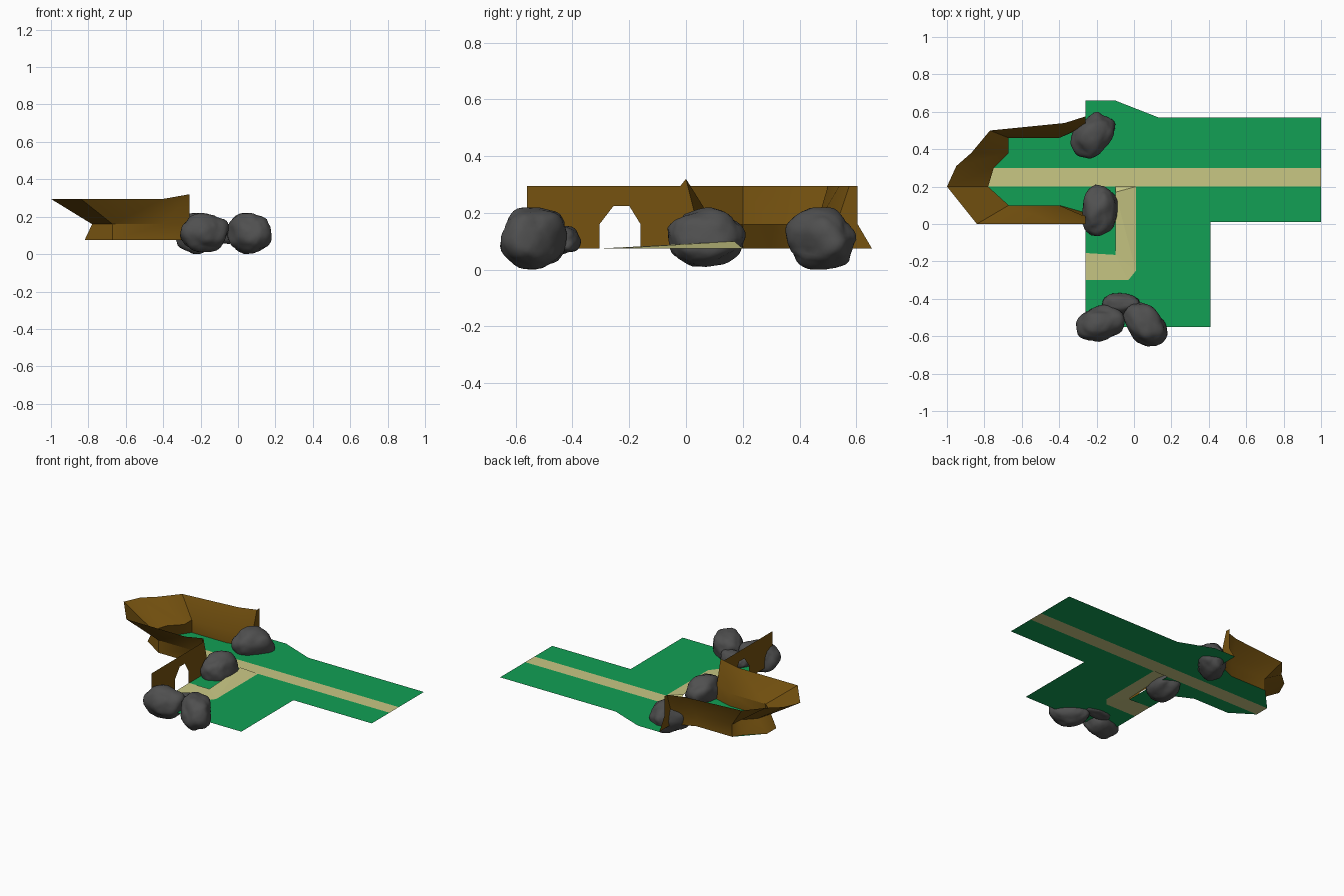
import bpy
import bmesh
from math import radians
from mathutils import Matrix, Vector, noise

cube = bpy.data.objects.get("Cube")
if cube:
    bpy.data.objects.remove(cube)

FLOOR, MID, TOP = 0.075, 0.16, 0.295
END_X = -0.26


def material(name, rgb):
    mat = bpy.data.materials.new(name)
    mat.use_nodes = True
    mat.diffuse_color = (*rgb, 1)
    mat.node_tree.nodes["Principled BSDF"].inputs["Base Color"].default_value = (*rgb, 1)
    return mat


GRASS = material("grass green", (0.006, 0.35, 0.09))
SAND = material("sand path", (0.58, 0.57, 0.23))
EARTH = material("earth brown", (0.18, 0.085, 0.005))
STONE = material("stone grey", (0.08, 0.08, 0.08))


def add_object(name, bm, mat, smooth_angle=None):
    mesh = bpy.data.meshes.new(name)
    bm.to_mesh(mesh)
    bm.free()
    mesh.materials.append(mat)
    obj = bpy.data.objects.new(name, mesh)
    bpy.context.collection.objects.link(obj)
    if smooth_angle:
        bpy.ops.object.select_all(action="DESELECT")
        obj.select_set(True)
        bpy.context.view_layer.objects.active = obj
        bpy.ops.object.shade_smooth_by_angle(angle=radians(smooth_angle))
    return obj


def sheet(name, outlines, mat):
    """Flat pieces, each one face; a missing height means floor level."""
    bm = bmesh.new()
    for outline in outlines:
        bm.faces.new([bm.verts.new(p if len(p) == 3 else (*p, FLOOR)) for p in outline])
    return add_object(name, bm, mat)


# Grass in three pieces around the sand
sheet("grass_north", [[
    (1, 0.3), (1, 0.57), (0.13, 0.57), (-0.1, 0.66), (END_X, 0.66),
    (END_X, 0.52), (-0.4, 0.46), (-0.67, 0.46), (-0.82, 0.3)]], GRASS)
sheet("grass_south", [[
    (1, 0.01), (1, 0.2), (0.01, 0.2), (0.01, -0.25), (-0.03, -0.3),
    (END_X, -0.3), (END_X, -0.55), (0.41, -0.55), (0.41, 0.01)]], GRASS)
sheet("grass_west", [[
    (-0.82, 0.2), (-0.67, 0.1), (-0.4, 0.1), (END_X, 0.03),
    (END_X, -0.155), (-0.1, -0.165), (-0.1, 0.2)]], GRASS)

# Straight sand path and its slightly raised branch
sheet("main_path", [[(-0.82, 0.2), (1, 0.2), (1, 0.3), (-0.82, 0.3)]], SAND)
crest, bend = (-0.1, 0.17, 0.1), (-0.1, -0.165, 0.082)
sheet("branch_path", [
    [(-0.1, 0.2), crest, (0.01, 0.2)],
    [crest, bend, (0.01, -0.25)],
    [crest, (0.01, -0.25), (0.01, 0.2)],
    [bend, (-0.03, -0.3), (0.01, -0.25)],
    [bend, (END_X, -0.155, 0.077), (END_X, -0.3), (-0.03, -0.3)]], SAND)

# Bank around the west end: floor, middle and rim points at each station
stations = [
    ((END_X, 0.52), (END_X, 0.53), (END_X, 0.575), TOP),
    ((-0.4, 0.46), (-0.4, 0.46), (-0.37, 0.54), TOP),
    ((-0.67, 0.46), (-0.67, 0.46), (-0.77, 0.5), TOP),
    ((-0.71, 0.4), (-0.67, 0.38), (-0.87, 0.38), TOP),
    ((-0.82, 0.3), (-0.75, 0.3), (-0.95, 0.31), TOP),
    ((-0.82, 0.2), (-0.78, 0.2), (-1, 0.2), TOP),
    ((-0.67, 0.1), (-0.67, 0.1), (-0.84, 0), TOP),
    ((-0.4, 0.1), (-0.4, 0.1), (-0.4, 0), TOP),
    ((END_X, 0.06), (END_X, 0.04), (END_X, 0), 0.32),
]
bm = bmesh.new()
columns = [[bm.verts.new((*low, FLOOR)), bm.verts.new((*mid, MID)), bm.verts.new((*rim, top))]
           for low, mid, rim, top in stations]
for a, b in zip(columns, columns[1:]):
    for i in range(2):
        bm.faces.new((a[i], b[i], b[i + 1], a[i + 1]))
add_object("bank_wall", bm, EARTH, 35)

# Upright walls, one with an arched opening
arch_wall = [(-0.56, FLOOR), (-0.56, TOP), (-0.02, TOP), (0, 0.32), (0.04, MID), (0.06, FLOOR),
             (-0.16, FLOOR), (-0.16, MID), (-0.2, 0.225), (-0.255, 0.225), (-0.305, MID),
             (-0.305, FLOOR)]
wing_wall = [(0.52, FLOOR), (0.53, MID), (0.575, TOP), (0.605, TOP), (0.605, MID), (0.655, FLOOR)]
for name, outline in (("arch_wall", arch_wall), ("wing_wall", wing_wall)):
    sheet(name, [[(END_X, y, z) for y, z in outline]], EARTH)


def boulder(name, low, high, turn, seed):
    """Lumpy stone, stretched along one direction and fitted to a box."""
    bm = bmesh.new()
    bmesh.ops.create_icosphere(bm, subdivisions=4, radius=1)
    spin = Matrix.Rotation(radians(turn), 3, "Z")
    offset = Vector((seed * 7.3, seed * 3.1, seed))
    for v in bm.verts:
        d = v.co.normalized()
        lump = 1 + 0.2 * noise.noise(d * 1.3 + offset) + 0.05 * noise.noise(d * 4 + offset)
        p = d * lump
        # Fuller, blockier shape
        p = Vector([c * (1.15 - 0.15 * abs(c)) for c in p])
        v.co = spin @ Vector((p.x * 1.4, p.y, p.z))
    for axis in range(3):
        values = [v.co[axis] for v in bm.verts]
        start, size = min(values), max(values) - min(values)
        for v in bm.verts:
            v.co[axis] = low[axis] + (v.co[axis] - start) / size * (high[axis] - low[axis])
    add_object(name, bm, STONE, 50)


boulder("middle_boulder", (-0.28, -0.065, 0.01), (-0.085, 0.21, 0.22), 85, 1)
boulder("north_boulder", (-0.34, 0.35, 0), (-0.1, 0.6, 0.22), 50, 2)
boulder("south_west_boulder", (-0.31, -0.63, 0.01), (-0.05, -0.43, 0.22), 10, 3)
boulder("south_east_boulder", (-0.06, -0.655, 0), (0.18, -0.42, 0.22), -45, 4)
boulder("small_boulder", (-0.17, -0.48, 0.055), (0.03, -0.37, 0.155), -10, 5)
